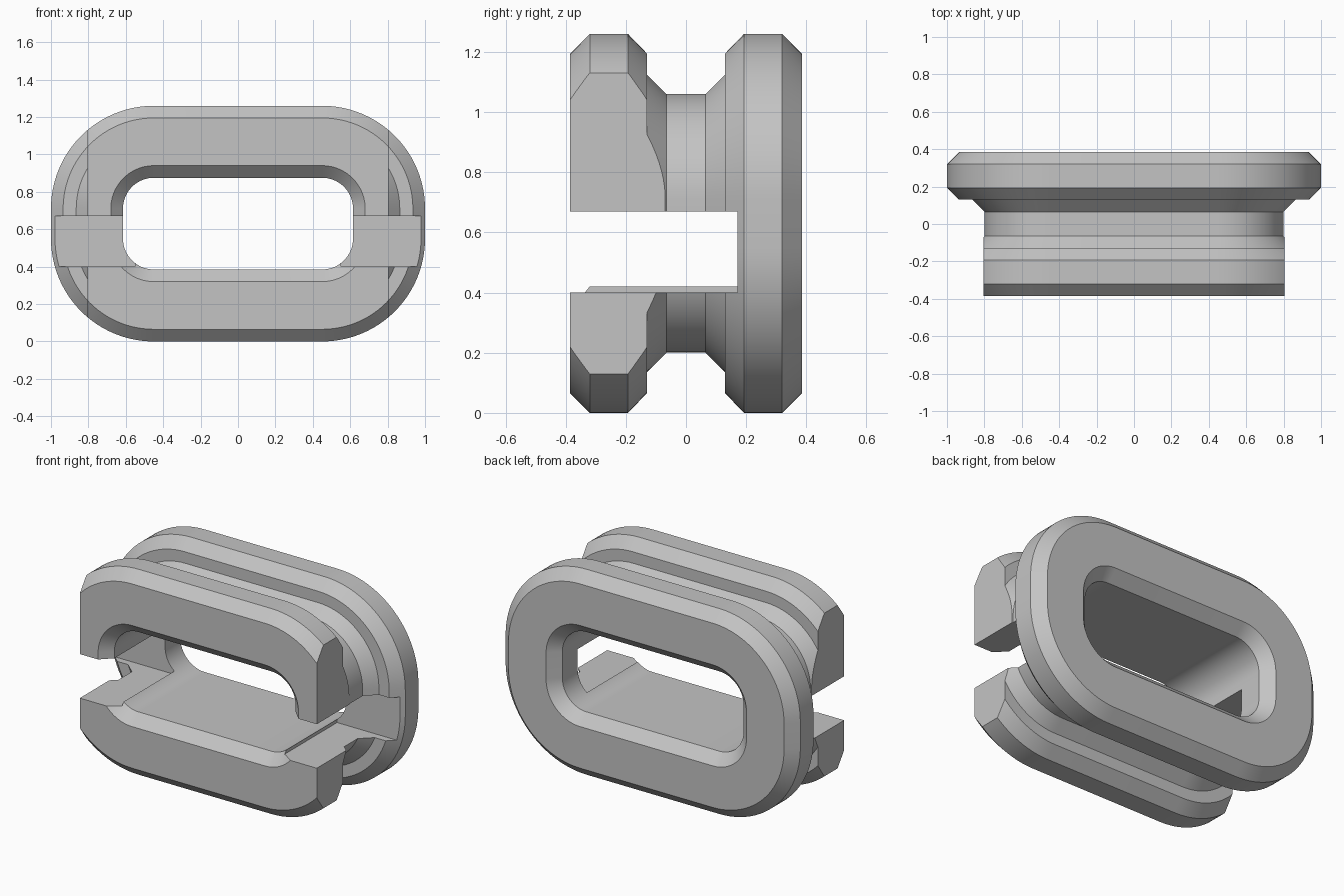
import bpy, bmesh, math

cube = bpy.data.objects.get("Cube")
if cube:
    bpy.data.objects.remove(cube, do_unlink=True)

# Material
grey = bpy.data.materials.new("plain grey")
grey.use_nodes = True
colour = (0.55, 0.55, 0.55, 1)
grey.diffuse_color = colour
grey.node_tree.nodes["Principled BSDF"].inputs["Base Color"].default_value = colour

MID_Z = 0.63
CORNER_X, CORNER_Z = 0.45, 0.08   # centres shared by every rounded outline
STEPS = 24


def outline(radius, y):
    """Rounded rectangle at depth y, offset by radius from the corner centres."""
    points = []
    for quarter, (sx, sz) in enumerate([(1, 1), (-1, 1), (-1, -1), (1, -1)]):
        for i in range(STEPS + 1):
            a = (quarter + i / STEPS) * math.pi / 2
            points.append((sx * CORNER_X + radius * math.cos(a), y,
                           MID_Z + sz * CORNER_Z + radius * math.sin(a)))
    return points


# Half of the closed cross-section (radius, depth), mirrored front to back
half = [(0.165, 0.32), (0.23, 0.385), (0.485, 0.385), (0.55, 0.32),
        (0.55, 0.193), (0.485, 0.13), (0.415, 0.13), (0.35, 0.065)]
profile = half + [(r, -y) for r, y in reversed(half)]

# Flanged ring with a groove around it
bm = bmesh.new()
rings = [[bm.verts.new(p) for p in outline(r, y)] for r, y in profile]
for k, ring in enumerate(rings):
    following = rings[(k + 1) % len(rings)]
    for i in range(len(ring)):
        j = (i + 1) % len(ring)
        bm.faces.new((ring[i], ring[j], following[j], following[i]))
bmesh.ops.recalc_face_normals(bm, faces=bm.faces)
mesh = bpy.data.meshes.new("grooved_ring")
bm.to_mesh(mesh)
bm.free()
mesh.materials.append(grey)
body = bpy.data.objects.new("grooved_ring", mesh)
bpy.context.collection.objects.link(body)
bpy.context.view_layer.objects.active = body


def cut_box(name, low, high):
    """Cut the box between two corners out of the ring."""
    bpy.ops.mesh.primitive_cube_add(
        size=1, location=[(a + b) / 2 for a, b in zip(low, high)])
    cutter = bpy.context.object
    cutter.name = name
    cutter.scale = [b - a for a, b in zip(low, high)]
    cutter.hide_render = True
    cutter.data.materials.append(grey)
    bpy.context.view_layer.update()
    mod = body.modifiers.new(name, 'BOOLEAN')
    mod.operation = 'DIFFERENCE'
    mod.solver = 'EXACT'
    mod.object = cutter
    bpy.context.view_layer.objects.active = body
    bpy.ops.object.modifier_apply(modifier=mod.name)
    bpy.data.objects.remove(cutter, do_unlink=True)


for side in (-1, 1):
    def span(a, b):
        return sorted((side * a, side * b))
    # Flat ends on the front flange
    x0, x1 = span(0.804, 1.3)
    cut_box("end_cutter", (x0, -0.6, -0.2), (x1, 0.0, 1.5))
    # Slot through each end, leaving a thin lip along the opening
    x0, x1 = span(0.552, 1.3)
    cut_box("slot_cutter", (x0, -0.6, 0.4), (x1, 0.172, 0.67))

# Smooth curves, crisp edges
bpy.ops.object.select_all(action='DESELECT')
body.select_set(True)
bpy.context.view_layer.objects.active = body
bpy.ops.object.shade_smooth_by_angle(angle=math.radians(25))
